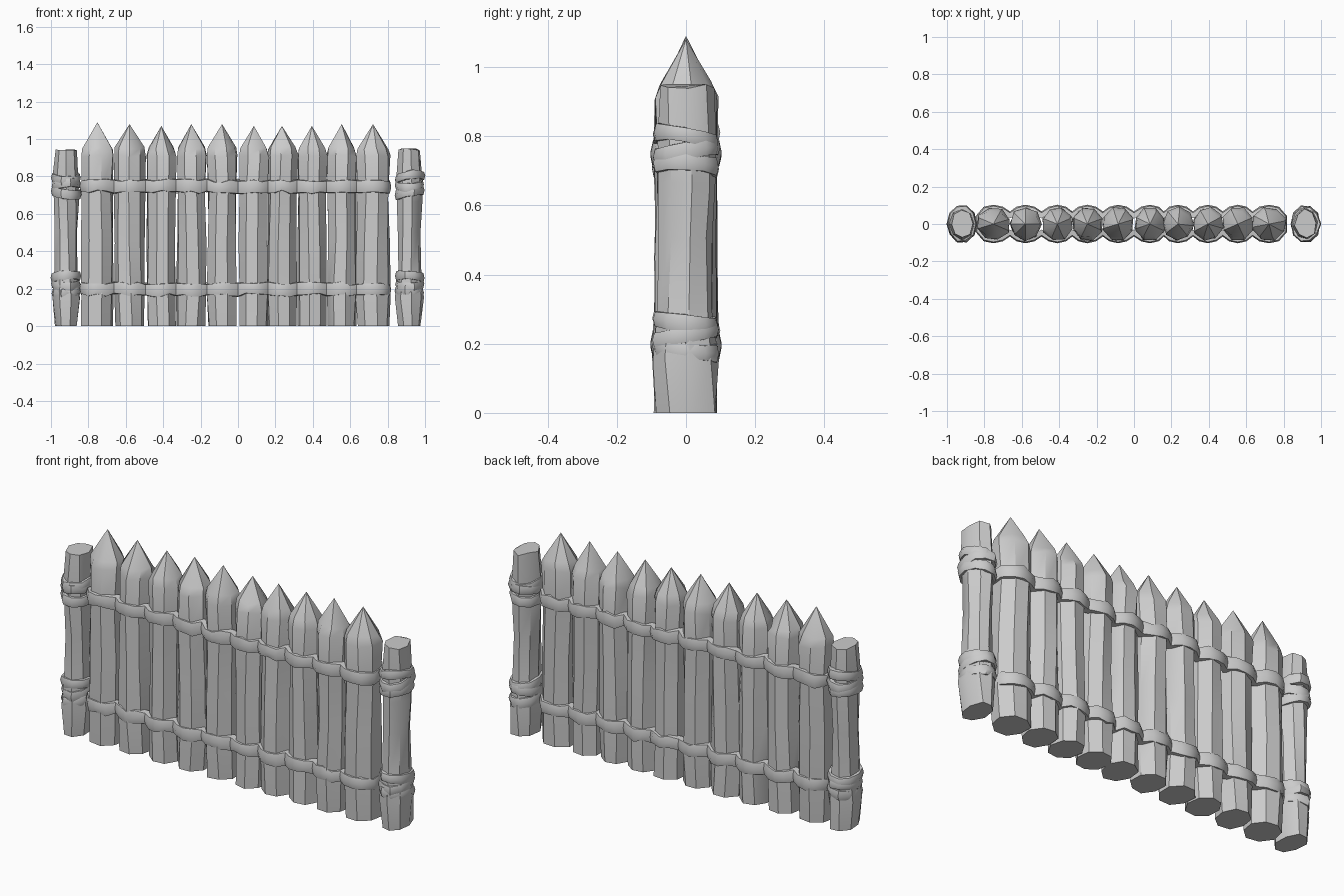
import bpy, math, random
from mathutils import Vector

if "Cube" in bpy.data.objects:
    bpy.data.objects.remove(bpy.data.objects["Cube"])

random.seed(4)
SIDES = 8


def finish(name, verts, faces, angle=35):
    me = bpy.data.meshes.new(name)
    me.from_pydata(verts, [], faces)
    ob = bpy.data.objects.new(name, me)
    bpy.context.collection.objects.link(ob)
    bpy.ops.object.select_all(action='DESELECT')
    ob.select_set(True)
    bpy.context.view_layer.objects.active = ob
    bpy.ops.object.mode_set(mode='EDIT')
    bpy.ops.mesh.select_all(action='SELECT')
    bpy.ops.mesh.normals_make_consistent(inside=False)
    bpy.ops.object.mode_set(mode='OBJECT')
    bpy.ops.object.shade_smooth_by_angle(angle=math.radians(angle))
    return ob


def log(name, x, rings, tip=None, jitter=0.005):
    """Rough hewn log: rings are (z, half width, half depth)."""
    verts, faces = [], []
    turn = random.uniform(-0.1, 0.1)
    for z, rx, ry in rings:
        turn += random.uniform(-0.12, 0.12)
        for i in range(SIDES):
            a = math.tau * (i + 0.5) / SIDES + turn
            j = 1.04 + random.uniform(-jitter, jitter) / rx
            dz = random.uniform(-0.008, 0.008) if z > 0 else 0
            verts.append((x + rx * j * math.cos(a), ry * j * math.sin(a), z + dz))
    for r in range(len(rings) - 1):
        for i in range(SIDES):
            k = (i + 1) % SIDES
            faces.append((r * SIDES + i, r * SIDES + k, (r + 1) * SIDES + k, (r + 1) * SIDES + i))
    faces.append(tuple(range(SIDES)))
    top = (len(rings) - 1) * SIDES
    if tip:
        verts.append((x, 0, tip))
        faces += [(top + i, top + (i + 1) % SIDES, len(verts) - 1) for i in range(SIDES)]
    else:
        faces.append(tuple(range(top, top + SIDES)))
    return finish(name, verts, faces)


def band(name, path, half, bulge, depth=0.03):
    """Closed strap following a counter-clockwise loop."""
    section = [(-depth, -half), (0, -half * 0.9), (bulge, 0), (0, half * 0.9), (-depth, half)]
    n, m = len(path), len(section)
    verts, faces = [], []
    for i, p in enumerate(path):
        t = Vector(path[(i + 1) % n]) - Vector(path[i - 1])
        out = Vector((t.y, -t.x, 0)).normalized()
        s = random.uniform(0.85, 1.1)
        for o, z in section:
            verts.append(Vector(p) + out * o + Vector((0, 0, z * s)))
        for j in range(m):
            k, q = (i + 1) % n, (j + 1) % m
            faces.append((i * m + j, k * m + j, k * m + q, i * m + q))
    return finish(name, verts, faces, 45)


# pointed stakes
stakes = [(-0.752, 0.088, 1.09), (-0.58, 0.082, 1.08), (-0.41, 0.08, 1.07), (-0.25, 0.081, 1.08),
          (-0.085, 0.08, 1.08), (0.085, 0.08, 1.07), (0.235, 0.08, 1.07), (0.395, 0.079, 1.07),
          (0.555, 0.08, 1.08), (0.722, 0.09, 1.08)]
for x, w, tip in stakes:
    log("stake", x, [(0, w * 0.95, 0.088), (0.17, w, 0.09), (0.45, w * 0.96, 0.087),
                     (0.72, w * 0.95, 0.087), (0.91, w, 0.086), (0.952, w * 0.9, 0.07)], tip)

# lashings that follow the front and back of all stakes
for z in (0.197, 0.747):
    front = []
    for i, (x, w, tip) in enumerate(stakes):
        first, last = i == 0, i == len(stakes) - 1
        if first:
            front.append((x - w, -0.04))
        front += [(x - w * 0.55, -0.086), (x, -0.096), (x + w * 0.55, -0.086)]
        if last:
            front.append((x + w, -0.04))
        else:
            x2, w2, _ = stakes[i + 1]
            front.append(((x + w + x2 - w2) / 2, -0.06))
    loop = front + [(x, -y) for x, y in reversed(front)]
    path = [(x, y, z + random.uniform(-0.008, 0.008)) for x, y in loop]
    band("stake_lashing", path, 0.035, 0.007)

# flat-topped end posts with wound rope
for x in (-0.92, 0.918):
    log("end_post", x, [(0, 0.058, 0.088), (0.15, 0.073, 0.092), (0.3, 0.06, 0.077),
                        (0.5, 0.058, 0.073), (0.66, 0.064, 0.08), (0.8, 0.065, 0.08),
                        (0.945, 0.054, 0.074)])
    for base in (0.225, 0.755):
        for dz in (-0.042, 0, 0.038):
            tilt, phase = random.uniform(0.008, 0.02), random.uniform(0, 6.28)
            path = []
            for i in range(10):
                a = math.tau * i / 10
                r = random.uniform(0.95, 1.06)
                path.append((x + 0.073 * r * math.cos(a), 0.093 * r * math.sin(a),
                             base + dz + tilt * math.sin(a + phase)))
            band("post_rope", path, 0.026, 0.006)
